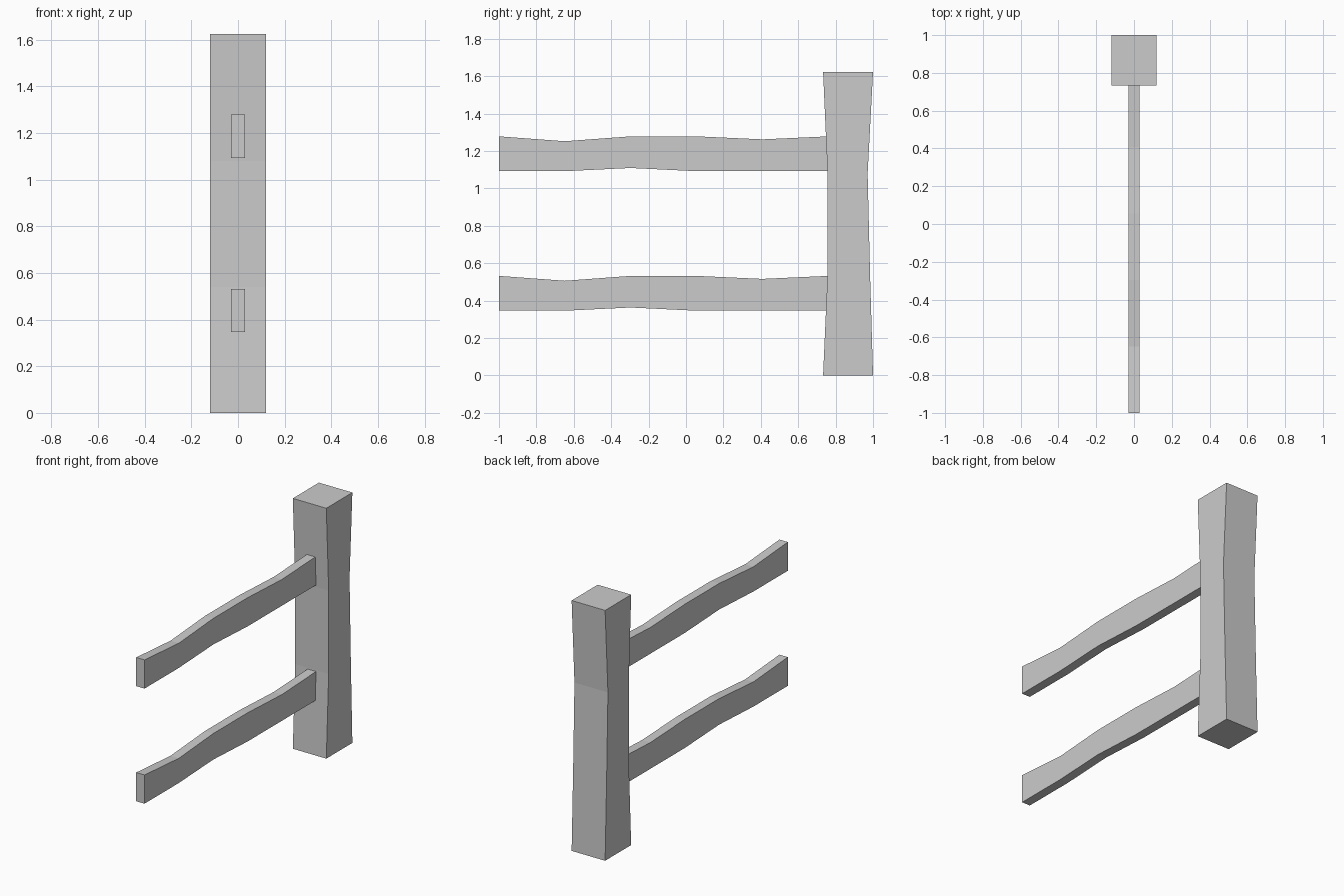
import bpy, bmesh

if "Cube" in bpy.data.objects:
    bpy.data.objects.remove(bpy.data.objects["Cube"])


def extrude_profile(name, points, half_width):
    """Extrude a (y, z) outline symmetrically along x."""
    bm = bmesh.new()
    face = bm.faces.new([bm.verts.new((-half_width, y, z)) for y, z in points])
    ext = bmesh.ops.extrude_face_region(bm, geom=[face])
    verts = [v for v in ext["geom"] if isinstance(v, bmesh.types.BMVert)]
    bmesh.ops.translate(bm, verts=verts, vec=(2 * half_width, 0, 0))
    bmesh.ops.recalc_face_normals(bm, faces=bm.faces)
    mesh = bpy.data.meshes.new(name)
    bm.to_mesh(mesh)
    bm.free()
    obj = bpy.data.objects.new(name, mesh)
    bpy.context.collection.objects.link(obj)
    return obj


# Post: square timber, slightly waisted in the middle
post_front = [(0.733, 0), (0.757, 0.54), (0.757, 1.08), (0.733, 1.623)]
post_back = [(1.0, 1.623), (0.971, 1.08), (0.984, 0.54), (1.0, 0)]
extrude_profile("post", post_front + post_back, 0.12)

# Rails: two identical wavy planks butting against the post
ys = [-1 + 0.352 * i for i in range(6)]
bottom = [0.346, 0.346, 0.363, 0.346, 0.346, 0.346]
top = [0.532, 0.506, 0.532, 0.532, 0.516, 0.532]
for name, lift in (("lower_rail", 0), ("upper_rail", 0.746)):
    outline = list(zip(ys, bottom)) + list(zip(ys, top))[::-1]
    extrude_profile(name, [(y, z + lift) for y, z in outline], 0.03)
